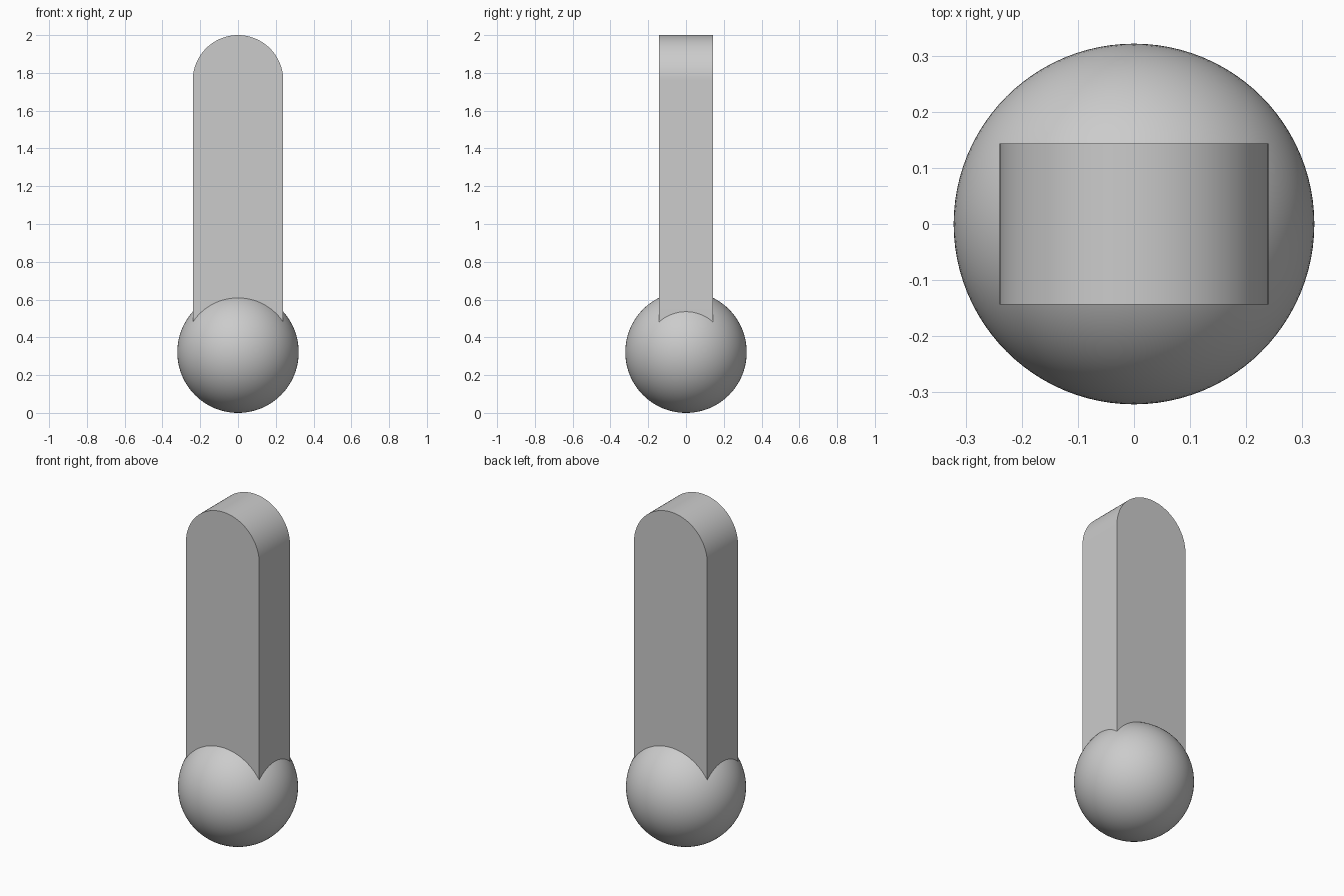
import bpy
import bmesh
from math import cos, sin, pi, radians

cube = bpy.data.objects.get("Cube")
if cube:
    bpy.data.objects.remove(cube, do_unlink=True)

BALL_RADIUS = 0.3214
HALF_WIDTH = 0.2393
HALF_DEPTH = 0.1435
HEIGHT = 2.0
ARC_STEPS = 64

# One plain grey for the whole model
grey = bpy.data.materials.new("light grey")
grey.use_nodes = True
colour = (0.6, 0.6, 0.6, 1.0)
grey.diffuse_color = colour
grey.node_tree.nodes["Principled BSDF"].inputs["Base Color"].default_value = colour


def finish(obj):
    """Assign the material and smooth the curved areas."""
    obj.data.materials.append(grey)
    bpy.ops.object.select_all(action="DESELECT")
    obj.select_set(True)
    bpy.context.view_layer.objects.active = obj
    bpy.ops.object.shade_smooth_by_angle(angle=radians(30))


# Ball base
bpy.ops.mesh.primitive_uv_sphere_add(
    segments=96, ring_count=48, radius=BALL_RADIUS, location=(0, 0, BALL_RADIUS))
ball = bpy.context.object
ball.name = ball.data.name = "ball_base"
finish(ball)

# Upright bar: round-topped outline, rooted inside the ball and extruded in depth
arc_centre = HEIGHT - HALF_WIDTH
outline = [(-HALF_WIDTH, BALL_RADIUS), (HALF_WIDTH, BALL_RADIUS)]
for i in range(ARC_STEPS + 1):
    a = pi * i / ARC_STEPS
    outline.append((HALF_WIDTH * cos(a), arc_centre + HALF_WIDTH * sin(a)))

bm = bmesh.new()
front = bm.faces.new([bm.verts.new((x, -HALF_DEPTH, z)) for x, z in outline])
extruded = bmesh.ops.extrude_face_region(bm, geom=[front], use_keep_orig=True)
back_verts = [v for v in extruded["geom"] if isinstance(v, bmesh.types.BMVert)]
bmesh.ops.translate(bm, verts=back_verts, vec=(0, 2 * HALF_DEPTH, 0))
bmesh.ops.recalc_face_normals(bm, faces=bm.faces)
mesh = bpy.data.meshes.new("upright_bar")
bm.to_mesh(mesh)
bm.free()
bar = bpy.data.objects.new("upright_bar", mesh)
bpy.context.collection.objects.link(bar)
finish(bar)
